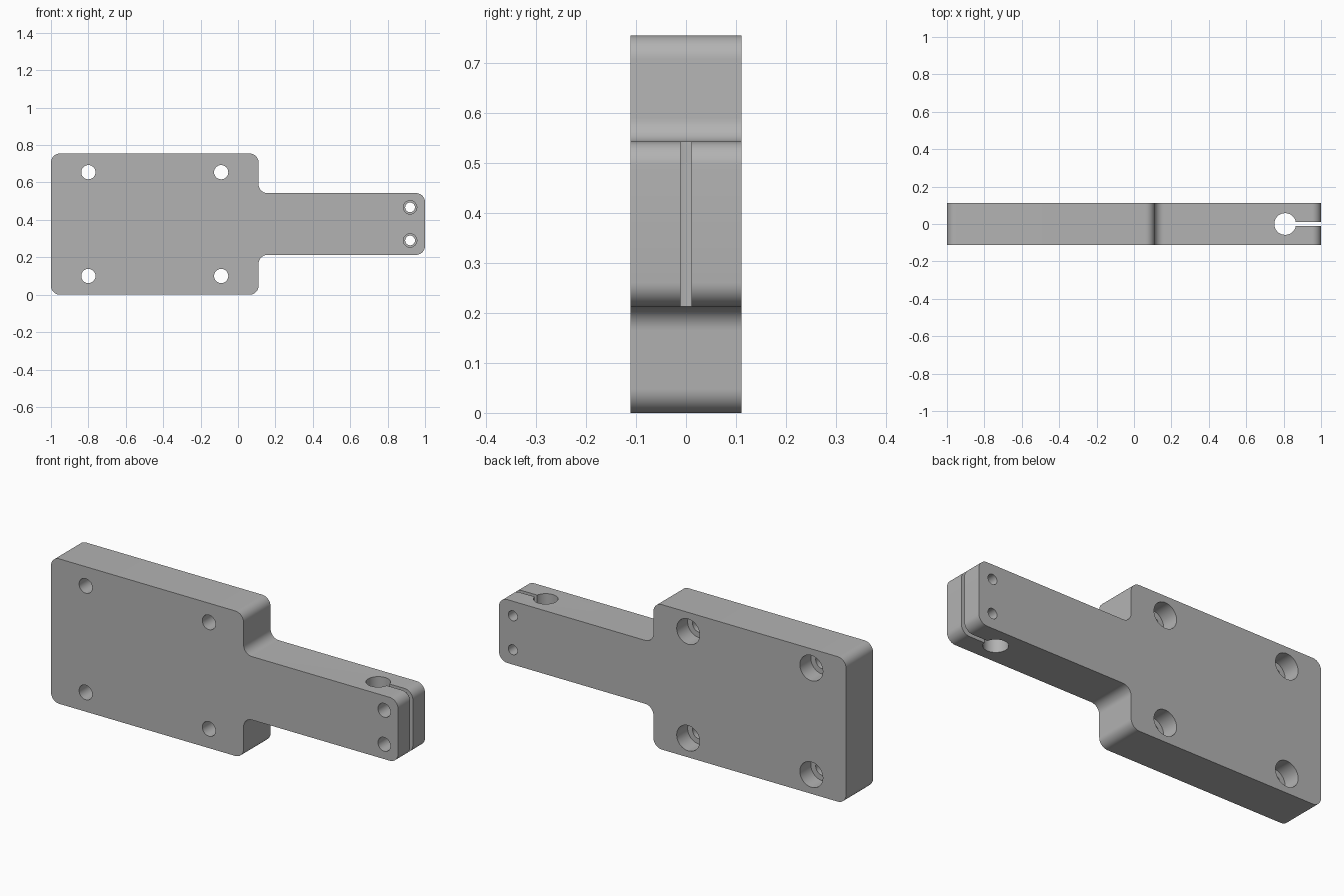
import bpy, bmesh, math

if "Cube" in bpy.data.objects:
    bpy.data.objects.remove(bpy.data.objects["Cube"], do_unlink=True)

HALF = 0.111            # half thickness of the plate
TOP = 0.755             # height of the wide part
ARM_LOW, ARM_HIGH = 0.213, 0.543
STEP = 0.11             # where the arm begins
FILLET = 0.048

grey = bpy.data.materials.new("machined grey")
grey.use_nodes = True
colour = (0.45, 0.45, 0.45, 1)
grey.diffuse_color = colour
grey.node_tree.nodes["Principled BSDF"].inputs["Base Color"].default_value = colour

# Stepped plate: outline extruded through the thickness, corners rounded
outline = [(-1, 0), (STEP, 0), (STEP, ARM_LOW), (1, ARM_LOW),
           (1, ARM_HIGH), (STEP, ARM_HIGH), (STEP, TOP), (-1, TOP)]
bm = bmesh.new()
face = bm.faces.new([bm.verts.new((x, -HALF, z)) for x, z in outline])
extruded = bmesh.ops.extrude_face_region(bm, geom=[face])
bmesh.ops.translate(bm, vec=(0, 2 * HALF, 0),
                    verts=[g for g in extruded["geom"] if isinstance(g, bmesh.types.BMVert)])
corners = [e for e in bm.edges if abs(e.verts[0].co.y - e.verts[1].co.y) > HALF]
bmesh.ops.bevel(bm, geom=corners, offset=FILLET, segments=10, profile=0.5, affect='EDGES')
bmesh.ops.recalc_face_normals(bm, faces=bm.faces)
mesh = bpy.data.meshes.new("clamp_plate")
bm.to_mesh(mesh)
bm.free()
plate = bpy.data.objects.new("clamp_plate", mesh)
bpy.context.collection.objects.link(plate)
mesh.materials.append(grey)


def cut(cutter):
    """Subtract the cutter from the plate and discard it."""
    cutter.data.materials.append(grey)
    cutter.hide_render = True
    mod = plate.modifiers.new("cut", 'BOOLEAN')
    mod.operation = 'DIFFERENCE'
    mod.solver = 'EXACT'
    mod.object = cutter
    bpy.context.view_layer.objects.active = plate
    bpy.ops.object.modifier_apply(modifier=mod.name)
    bpy.data.objects.remove(cutter, do_unlink=True)


def drill_y(x, z, radius, y0, y1):
    """Round hole along the thickness from y0 to y1."""
    bpy.ops.mesh.primitive_cylinder_add(
        vertices=48, radius=radius, depth=y1 - y0,
        location=(x, (y0 + y1) / 2, z), rotation=(math.pi / 2, 0, 0))
    cut(bpy.context.object)


# Mounting holes, counterbored from the back
for x in (-0.8, -0.09):
    for z in (0.1, 0.655):
        drill_y(x, z, 0.038, -0.2, 0.2)
        drill_y(x, z, 0.066, HALF - 0.09, 0.2)

# Clamp screw holes: clearance in the front jaw, narrower in the back jaw
for z in (0.29, 0.467):
    drill_y(0.92, z, 0.026, -0.2, 0.2)
    drill_y(0.92, z, 0.036, -0.2, 0)

# Rod bore through the arm
bpy.ops.mesh.primitive_cylinder_add(vertices=64, radius=0.058, depth=1,
                                    location=(0.808, 0, 0.378))
cut(bpy.context.object)

# Slot from the bore to the end of the arm
bpy.ops.mesh.primitive_cube_add(size=1, location=(0.958, 0, 0.378))
slot = bpy.context.object
slot.scale = (0.3, 0.022, 1)
bpy.context.view_layer.update()
cut(slot)

bpy.ops.object.select_all(action='DESELECT')
plate.select_set(True)
bpy.context.view_layer.objects.active = plate
bpy.ops.object.shade_smooth_by_angle(angle=math.radians(30))
